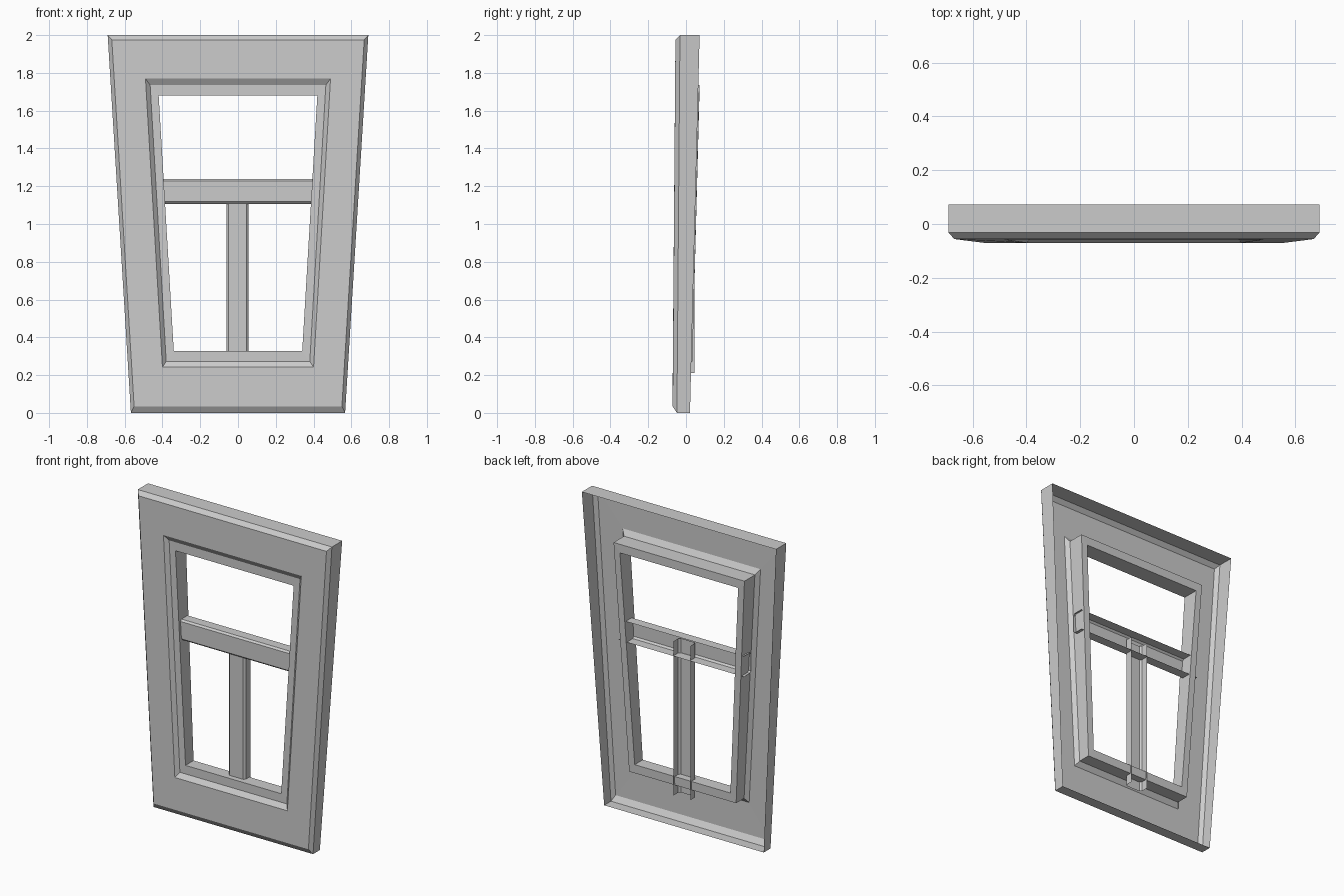
import bpy

if "Cube" in bpy.data.objects:
    bpy.data.objects.remove(bpy.data.objects["Cube"])


def make_object(name, verts, faces):
    mesh = bpy.data.meshes.new(name)
    mesh.from_pydata(verts, [], faces)
    mesh.update()
    obj = bpy.data.objects.new(name, mesh)
    bpy.context.collection.objects.link(obj)
    return obj


def trapezoid_ring(name, loops, closed=False):
    """Bridge four-cornered loops: (x, z, y) at the top, (x, z, y) at the bottom."""
    verts = []
    for (xt, zt, yt), (xb, zb, yb) in loops:
        verts += [(-xb, yb, zb), (xb, yb, zb), (xt, yt, zt), (-xt, yt, zt)]
    faces = []
    n = len(loops)
    for i in range(n if closed else n - 1):
        a, b = 4 * i, 4 * ((i + 1) % n)
        for k in range(4):
            m = (k + 1) % 4
            faces.append((a + k, b + k, b + m, a + m))
    return make_object(name, verts, faces)


def channel(name, profile, start, end, along):
    """Sweep an open profile of (side, y) points along x or z."""
    verts = []
    for t in (start, end):
        for s, y in profile:
            verts.append((t, y, s) if along == "x" else (s, y, t))
    n = len(profile)
    faces = [(i, i + 1, n + i + 1, n + i) for i in range(n - 1)]
    return make_object(name, verts, faces)


def channel_profile(centre, half, bevel, front, back):
    side = [(half, back), (half, front + bevel), (half - bevel, front)]
    return ([(centre - s, y) for s, y in side]
            + [(centre + s, y) for s, y in reversed(side)])


# Hollow outer casing: back edge, bevel, front panel, inner bevel
lip = ((0.465, 1.735, -0.035), (0.38, 0.272, -0.047))
trapezoid_ring("outer_casing", [
    ((0.69, 2.0, 0.072), (0.567, 0.0, 0.021)),
    ((0.69, 2.0, -0.032), (0.567, 0.0, -0.048)),
    ((0.668, 1.975, -0.056), (0.55, 0.035, -0.071)),
    ((0.49, 1.77, -0.057), (0.40, 0.242, -0.070)),
    lip,
])

# Box section around the opening
trapezoid_ring("inner_frame", [
    lip,
    ((0.42, 1.68, -0.035), (0.34, 0.327, -0.047)),
    ((0.42, 1.68, 0.071), (0.34, 0.327, 0.035)),
    ((0.465, 1.735, 0.071), (0.38, 0.272, 0.034)),
], closed=True)

# Horizontal bar, its ends poking through the inner frame
channel("cross_bar", channel_profile(1.173, 0.066, 0.011, -0.022, 0.05),
        -0.447, 0.447, "x")

# Vertical bar below it
channel("mullion", channel_profile(-0.003, 0.059, 0.011, -0.012, 0.045),
        0.21, 1.2, "z")
